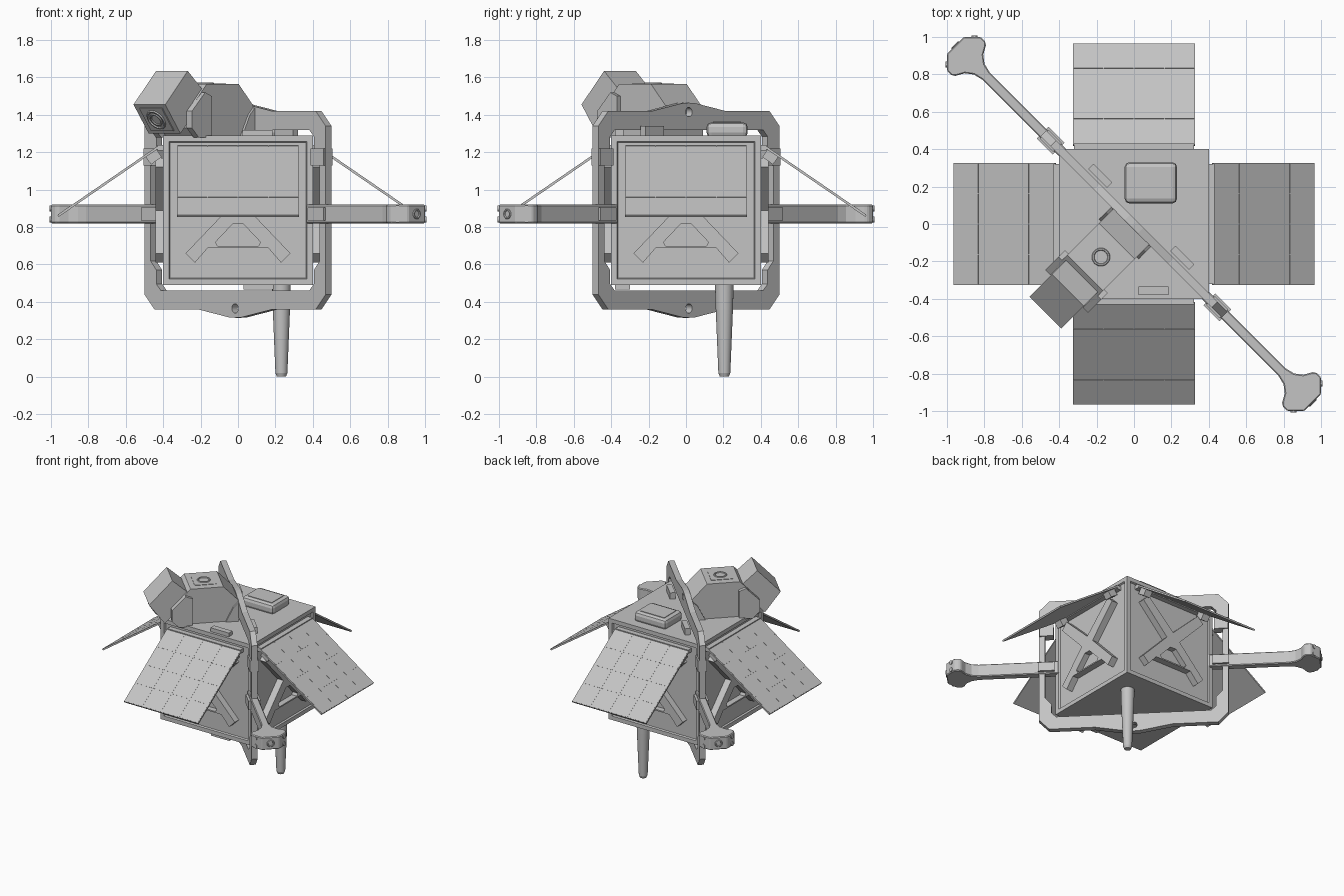
import bpy, bmesh
from math import pi, radians, atan2
from mathutils import Vector, Matrix

if bpy.data.objects.get("Cube"):
    bpy.data.objects.remove(bpy.data.objects["Cube"], do_unlink=True)

grey = bpy.data.materials.new("satellite grey")
grey.use_nodes = True
GREY = (0.55, 0.55, 0.55, 1)
grey.diffuse_color = GREY
grey.node_tree.nodes["Principled BSDF"].inputs["Base Color"].default_value = GREY

UP = Vector((0, 0, 1))
DIAG = Vector((1, -1, 0)).normalized()     # along the big frame and the arms
LOOK = Vector((-1, -1, 0)).normalized()    # the way the sensor head points
ZERO = Vector((0, 0, 0))


def finish(name, bm):
    bmesh.ops.recalc_face_normals(bm, faces=bm.faces)
    mesh = bpy.data.meshes.new(name)
    bm.to_mesh(mesh)
    bm.free()
    mesh.materials.append(grey)
    obj = bpy.data.objects.new(name, mesh)
    bpy.context.collection.objects.link(obj)
    return obj


def prism(name, pts, a, b, c, c0, c1, origin=ZERO):
    """Extrude an outline in the a-b plane from c0 to c1 along c."""
    bm = bmesh.new()
    low, high = [[bm.verts.new(origin + a * p + b * q + c * h) for p, q in pts] for h in (c0, c1)]
    n = len(pts)
    bm.faces.new(low)
    bm.faces.new(high)
    for i in range(n):
        j = (i + 1) % n
        bm.faces.new((low[i], low[j], high[j], high[i]))
    return finish(name, bm)


def rect(p0, p1, q0, q1):
    return [(p0, q0), (p1, q0), (p1, q1), (p0, q1)]


def cylinder(name, center, axis, radius, depth, top=None, segments=24):
    bm = bmesh.new()
    rot = axis.to_track_quat('Z', 'Y').to_matrix().to_4x4()
    bmesh.ops.create_cone(bm, cap_ends=True, segments=segments, radius1=radius,
                          radius2=radius if top is None else top, depth=depth,
                          matrix=Matrix.Translation(center) @ rot)
    return smooth(finish(name, bm))


def smooth(obj):
    bpy.ops.object.select_all(action='DESELECT')
    obj.select_set(True)
    bpy.context.view_layer.objects.active = obj
    bpy.ops.object.shade_smooth_by_angle(angle=radians(35))
    return obj


def cut(obj, cutter):
    mod = obj.modifiers.new("cut", 'BOOLEAN')
    mod.object = cutter
    mod.solver = 'EXACT'
    bpy.context.view_layer.update()
    deps = bpy.context.evaluated_depsgraph_get()
    mesh = bpy.data.meshes.new_from_object(obj.evaluated_get(deps))
    obj.modifiers.clear()
    obj.data = mesh
    bpy.data.objects.remove(cutter, do_unlink=True)


def bevel(obj, width, segments=1):
    mod = obj.modifiers.new("bevel", 'BEVEL')
    mod.width = width
    mod.segments = segments
    return obj


def ring(name, center, axis, major, minor):
    rot = axis.to_track_quat('Z', 'Y').to_euler()
    bpy.ops.mesh.primitive_torus_add(location=center, rotation=rot, major_radius=major,
                                     minor_radius=minor, major_segments=28, minor_segments=6)
    obj = bpy.context.object
    obj.name = name
    obj.data.materials.append(grey)


X, Y = Vector((1, 0, 0)), Vector((0, 1, 0))

# Body box with shallow recessed sides
bm = bmesh.new()
bmesh.ops.create_cube(bm, size=0.8, matrix=Matrix.Translation((0, 0, 0.89)))
bm.normal_update()
sides = [f for f in bm.faces if abs(f.normal.z) < 0.5]
bmesh.ops.inset_individual(bm, faces=sides, thickness=0.045, depth=0)
bmesh.ops.inset_individual(bm, faces=sides, thickness=0.008, depth=-0.012)
finish("body", bm)

# Four sides: cross brace, hinge and sloping solar panel
CROSS = [(0, 0.95), (-.23, 1.17), (-.28, 1.12), (-.06, .89), (-.28, .66), (-.23, .61), (-.16, .69),
         (.16, .69), (.23, .61), (.28, .66), (.06, .89), (.28, 1.12), (.23, 1.17)]
HOLE = [(-.11, .7), (.11, .7), (.12, .72), (.025, .82), (-.025, .82), (-.12, .72)]
for k, side in enumerate(("front", "left", "back", "right")):
    turn = Matrix.Rotation(k * pi / 2, 3, 'Z')
    across, out = turn @ X, turn @ -Y
    brace = prism(side + "_cross_brace", CROSS, across, UP, out, 0.38, 0.44)
    cut(brace, prism("cutter", HOLE, across, UP, out, 0.395, 0.5))
    prism(side + "_hinge_bar", rect(-.32, .32, 1.21, 1.24), across, UP, out, 0.39, 0.43)
    slope = (out * 0.54 - UP * 0.37).normalized()
    normal = (out * 0.37 + UP * 0.54).normalized()
    start = out * 0.425 + UP * 1.235
    prism(side + "_panel", rect(-.325, .325, 0, .655), across, slope, normal, -.012, 0, start)
    for s in (-1, 1):
        prism(side + "_hinge_arm", rect(s * .24, s * .3, .02, .09), across, slope, normal,
              -.06, -.01, start)
    # Solar cells, four by four
    bm = bmesh.new()
    for i in range(4):
        for j in range(4):
            place = start + across * (i - 1.5) * .162 + slope * (j + .5) * .1637
            base = Matrix((across * .157, slope * .158, normal * .002)).transposed().to_4x4()
            bmesh.ops.create_cube(bm, size=1, matrix=Matrix.Translation(place) @ base)
    finish(side + "_solar_cells", bm)

# Big diagonal frame, mirrored from one quarter
OUTER = [(0, .315), (.05, .318), (.28, .36), (.61, .36), (.685, .44), (.685, .57), (.685, .62)]
INNER = [(0, .46), (.05, .46), (.28, .46), (.56, .46), (.595, .495), (.595, .57), (.64, .62)]


def mirrored(q):
    half = q + [(u, 1.78 - z) for u, z in reversed(q)]
    return half + [(-u, z) for u, z in reversed(half[1:-1])]


bm = bmesh.new()
loops = [[bm.verts.new(DIAG * u + UP * z + LOOK * t) for u, z in mirrored(q)]
         for q, t in ((OUTER, -.022), (OUTER, .022), (INNER, .022), (INNER, -.022))]
count = len(loops[0])
for a in range(4):
    p, q = loops[a], loops[(a + 1) % 4]
    for i in range(count):
        j = (i + 1) % count
        bm.faces.new((p[i], p[j], q[j], q[i]))
frame = finish("diagonal_frame", bm)
for z in (.365, 1.415):
    cut(frame, cylinder("cutter", UP * z, LOOK, .025, .2, segments=16))

# Two arms with flared feet
ARM = [(.54, .028), (1.12, .028), (1.17, .04), (1.21, .07), (1.235, .115), (1.25, .127),
       (1.287, .127), (1.35, .064)]
for s, side in ((1, "front_left"), (-1, "back_right")):
    d = DIAG * s
    outline = ARM + [(u, -v) for u, v in reversed(ARM)]
    bevel(prism(side + "_arm", outline, d, LOOK, UP, .82, .92), .006)
    prism(side + "_arm_clamp", rect(.57, .69, -.045, .045), d, LOOK, UP, .835, .905)
    prism(side + "_frame_pad", rect(.58, .68, -.033, .033), d, LOOK, UP, 1.13, 1.22)
    for v in (-1, 1):
        facet = (d + LOOK * v).normalized()
        for z in (.84, .9):
            cylinder(side + "_foot_bolt", d * 1.31 + LOOK * v * .104 + UP * z, facet, .016, .014,
                     segments=12)
    ring(side + "_foot_socket", d * 1.352 + UP * .87, d, .022, .006)

# Sensor mount on the roof
MOUNT = [(.02, 1.28), (.02, 1.45), (.13, 1.565), (.37, 1.565), (.46, 1.47), (.46, 1.33), (.42, 1.28)]
prism("sensor_mount", MOUNT, LOOK, UP, DIAG, -.135, .135)
for s in (-1, 1):
    prism("mount_gusset", [(.02, 1.28), (.02, 1.44), (.06, 1.4), (.12, 1.28)], LOOK, UP, DIAG,
          s * .13, s * .15)
    prism("head_yoke", [(.36, 1.28), (.36, 1.5), (.41, 1.52), (.51, 1.42), (.51, 1.33), (.46, 1.28)],
          LOOK, UP, DIAG, s * .122, s * .162)
prism("mount_top_plate", rect(.17, .33, -.08, .08), LOOK, DIAG, UP, 1.56, 1.568)
ring("mount_top_ring", LOOK * .25 + UP * 1.568, UP, .042, .007)

# Tilted sensor head with lens
HEAD = [(.67, 1.455), (.5, 1.635), (.36, 1.51), (.555, 1.3)]
prism("sensor_head", HEAD, LOOK, UP, DIAG, -.12, .12)
along = (LOOK * .115 + UP * .155).normalized()
facing = (LOOK * .155 - UP * .115).normalized()
lens = LOOK * .6125 + UP * 1.3775
prism("lens_plate", rect(-.075, .075, -.085, .085), along, DIAG, facing, -.01, .006, lens)
ring("lens_outer_ring", lens + facing * .007, facing, .055, .007)
ring("lens_inner_ring", lens + facing * .007, facing, .034, .006)

# Roof fittings
box = prism("roof_box", rect(-.05, .23, .11, .33), X, Y, UP, 1.28, 1.36)
bevel(box, .025, 2)
prism("roof_box_lid", rect(-.015, .195, .145, .295), X, Y, UP, 1.35, 1.364)
prism("roof_plate", rect(.025, .185, -.38, -.335), X, Y, UP, 1.28, 1.32)
for s in (-1, 1):
    prism("frame_foot", rect(s * .24, s * .38, -.075, -.035), DIAG, LOOK, UP, 1.28, 1.34)

# Underside plate and tapered antenna
prism("belly_plate", rect(.03, .19, -.38, -.3), X, Y, UP, .465, .5)
spot = X * .232 + Y * .205
cylinder("antenna_base", spot + UP * .43, UP, .046, .14, .05)
cylinder("antenna_rod", spot + UP * .19, UP, .032, .34, .046)
cylinder("antenna_tip", spot + UP * .01, UP, .024, .02, .032)
